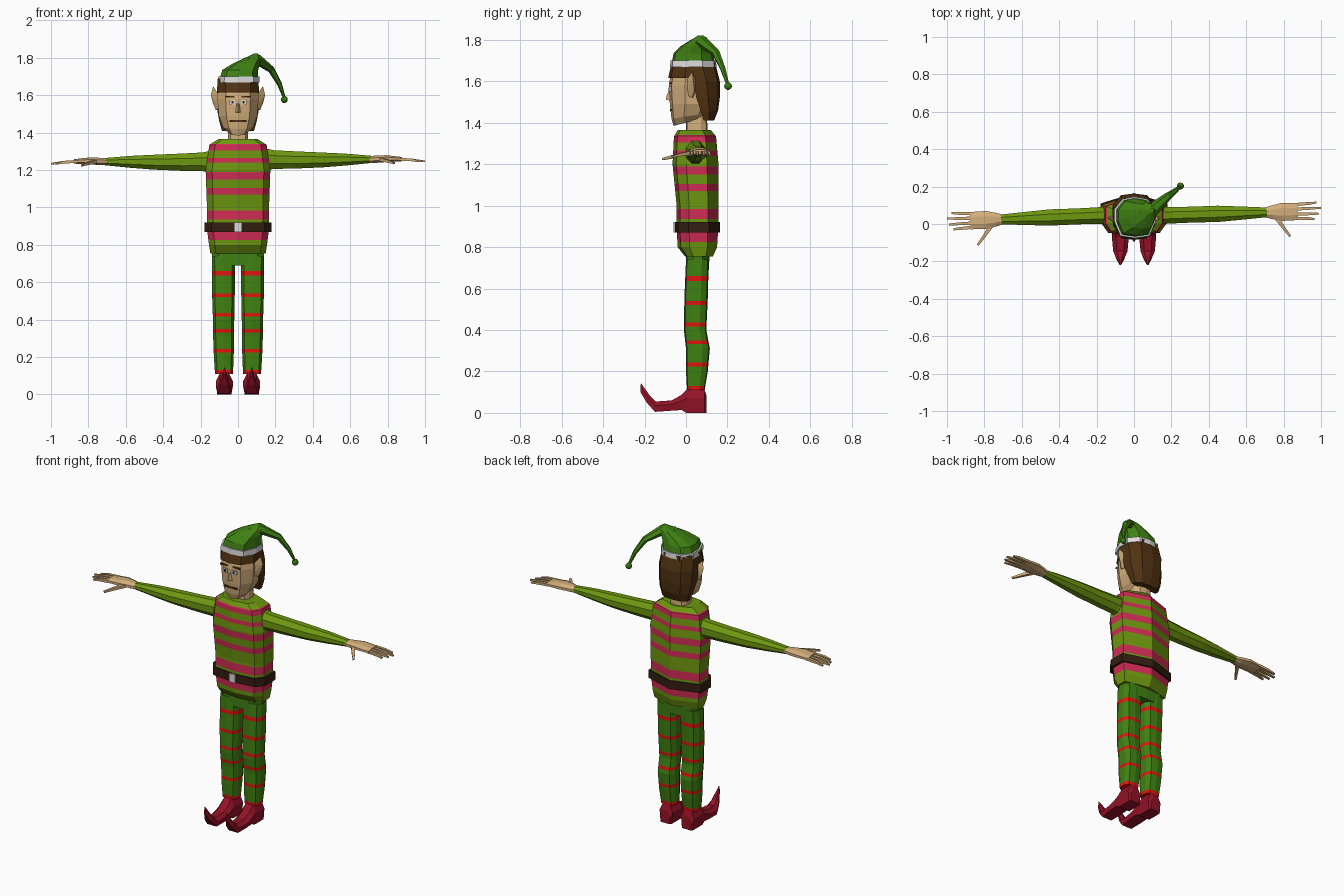
import bpy, bmesh, math
from mathutils import Vector

cube = bpy.data.objects.get("Cube")
if cube:
    bpy.data.objects.remove(cube, do_unlink=True)


def material(name, *rgb):
    m = bpy.data.materials.new(name)
    m.use_nodes = True
    m.diffuse_color = (*rgb, 1)
    bsdf = next(n for n in m.node_tree.nodes if n.type == 'BSDF_PRINCIPLED')
    bsdf.inputs["Base Color"].default_value = (*rgb, 1)
    bsdf.inputs["Roughness"].default_value = 0.8
    return m


LIME = material("lime_green", .155, .31, .005)
GREEN = material("leaf_green", .05, .22, .006)
PINK = material("pink", .64, .026, .09)
RED = material("bright_red", .74, .007, .005)
SHOE = material("dark_red", .30, .006, .021)
SKIN = material("skin", .66, .43, .2)
HAIR = material("brown_hair", .08, .032, .006)
BELT = material("dark_leather", .034, .013, .006)
WHITE = material("white_trim", .72, .72, .72)


def finish(name, bm, *mats):
    bmesh.ops.recalc_face_normals(bm, faces=bm.faces)
    me = bpy.data.meshes.new(name)
    bm.to_mesh(me)
    bm.free()
    for m in mats:
        me.materials.append(m)
    ob = bpy.data.objects.new(name, me)
    bpy.context.scene.collection.objects.link(ob)
    return ob


def skin_rings(rings):
    """Join a row of equal rings with quads and close both ends."""
    bm = bmesh.new()
    rows = [[bm.verts.new(p) for p in ring] for ring in rings]
    for a, b in zip(rows, rows[1:]):
        for i in range(len(a)):
            j = (i + 1) % len(a)
            bm.faces.new((a[i], a[j], b[j], b[i]))
    bm.faces.new(rows[0])
    bm.faces.new(rows[-1])
    return bm


def mirrored(half):
    return half + [(-u, v) for u, v in reversed(half) if u > 0]


def stack(sections, outline):
    """Sections are (z, half width, front y, back y, x centre, rise towards the back)."""
    rings = []
    for z, hw, yf, yb, *rest in sections:
        x, rise = (rest + [0, 0])[:2]
        rings.append([Vector((x + u * hw, yf + v * (yb - yf), z + v * rise)) for u, v in outline])
    return skin_rings(rings)


def cut_bands(bm, bands):
    """Cut at each band edge and give the bands the second material."""
    for z in sorted({z for band in bands for z in band}):
        geom = bm.verts[:] + bm.edges[:] + bm.faces[:]
        bmesh.ops.bisect_plane(bm, geom=geom, plane_co=(0, 0, z), plane_no=(0, 0, 1), dist=1e-5)
    for f in bm.faces:
        z = f.calc_center_median().z
        f.material_index = int(any(lo < z < hi for lo, hi in bands))


def tube(points, sides, turn=0.0):
    """Points are (centre, radius across, radius up); rings stand square to the path."""
    rings = []
    for i, (c, ra, rb) in enumerate(points):
        d = (points[min(i + 1, len(points) - 1)][0] - points[max(i - 1, 0)][0]).normalized()
        side = d.cross(Vector((0, 0, 1))).normalized()
        up = side.cross(d)
        angles = [2 * math.pi * k / sides + turn for k in range(sides)]
        rings.append([c + side * ra * math.cos(a) + up * rb * math.sin(a) for a in angles])
    return skin_rings(rings)


def hull(name, pts, mat):
    bm = bmesh.new()
    for p in pts:
        bm.verts.new(p)
    bmesh.ops.convex_hull(bm, input=bm.verts)
    return finish(name, bm, mat)


def plate(name, x, y, z, w, h, mat, depth=.009):
    pts = [(x + a * w / 2, y + b * depth / 2, z + c * h / 2)
           for a in (-1, 1) for b in (-1, 1) for c in (-1, 1)]
    return hull(name, pts, mat)


BODY = mirrored([(0, 0), (.8, .08), (1, .3), (1, .75), (0, 1)])
LIMB = mirrored([(0, 0), (.75, .05), (1, .3), (1, .7), (.7, .95), (0, 1)])
SKULL = mirrored([(0, 0), (.6, .06), (1, .35), (.95, .75), (.5, 1)])

# Striped tunic, belt and buckle
tunic = stack([(.755, .148, -.005, .13), (.8, .155, -.04, .15), (.88, .165, -.045, .155),
               (1.0, .166, -.045, .157), (1.2, .173, -.065, .157), (1.335, .153, -.058, .145),
               (1.365, .105, -.04, .12)], BODY)
cut_bands(tunic, [(.825, .985), (1.07, 1.105), (1.15, 1.19), (1.24, 1.265), (1.305, 1.34)][1:]
          + [(.825, .87), (.935, .985)])
finish("tunic", tunic, LIME, PINK)
finish("belt", stack([(.87, .178, -.055, .165), (.92, .178, -.055, .165)], BODY), BELT)
plate("buckle", 0, -.055, .895, .04, .05, WHITE)

# Hips, striped legs and curled shoes
finish("hips", stack([(.69, .135, 0, .11), (.78, .14, 0, .115)], LIMB), GREEN)
for s, side in ((1, "left"), (-1, "right")):
    leg = stack([(.11, .048, .005, .09, s * .075), (.2, .053, 0, .105, s * .076),
                 (.31, .056, 0, .115, s * .077), (.4, .057, -.01, .098, s * .077),
                 (.55, .061, -.008, .105, s * .078), (.74, .062, 0, .11, s * .078)], LIMB)
    cut_bands(leg, [(.105, .13), (.225, .243), (.332, .35), (.416, .435), (.52, .54), (.636, .66)])
    finish(side + "_leg", leg, GREEN, RED)

    rings = []
    for yl, zl, yh, zh, w in [(.1, 0, .1, .08, .035), (.09, 0, .088, .115, .045),
                              (.0, 0, .008, .118, .045), (-.02, .014, -.025, .085, .045),
                              (-.08, .01, -.07, .06, .045), (-.15, .005, -.145, .055, .038),
                              (-.19, .05, -.172, .08, .024), (-.22, .1, -.218, .145, .004)]:
        low, high, x = Vector((0, yl, zl)), Vector((0, yh, zh)), Vector((s * .073, 0, 0))
        mid = low.lerp(high, .6)
        out = Vector((w, 0, 0))
        rings.append([x + low - out * .85, x + low + out * .85, x + mid + out,
                      x + high + out * .5, x + high - out * .5, x + mid - out])
    finish(side + "_shoe", skin_rings(rings), SHOE)

    # Sleeves sweep a little backwards on one side and forwards on the other
    def at(x, y, z):
        return Vector((s * x, .046 + y + (.035 * s - .005) * (x - .17), z + .006 * s))

    sleeve = [(at(.14, 0, 1.25), .05, .065), (at(.19, 0, 1.25), .048, .054),
              (at(.3, 0, 1.248), .046, .05), (at(.45, 0, 1.248), .047, .043),
              (at(.58, 0, 1.25), .038, .034), (at(.71, 0, 1.251), .028, .021)]
    finish(side + "_sleeve", tube(sleeve, 8, math.pi / 8), LIME)

    # Hand with four fingers and a thumb
    palm = [(at(.69, 0, 1.25), .025, .018), (at(.74, 0, 1.252), .04, .021),
            (at(.79, 0, 1.255), .052, .02), (at(.875, 0, 1.252), .05, .013)]
    finish(side + "_palm", tube(palm, 8, math.pi / 8), SKIN)
    for n, (y, tip) in enumerate([(-.036, .965), (-.013, .988), (.013, .999), (.037, .975)]):
        finger = [(at(.86, y, 1.252), .012, .011), (at(.93, y * 1.1, 1.248), .011, .01),
                  (at(tip, y * 1.2, 1.24), .007, .006)]
        finish(f"{side}_finger_{n + 1}", tube(finger, 4, math.pi / 4), SKIN)
    thumb = [(at(.765, -.035, 1.25), .016, .013), (at(.8, -.085, 1.242), .012, .011),
             (at(.835, -.132, 1.231), .008, .007)]
    finish(side + "_thumb", tube(thumb, 4, math.pi / 4), SKIN)

    # Pointed ear
    hull(side + "_ear", [(s * x, y, z) for x, y, z in
         [(.095, .0, 1.535), (.095, .04, 1.53), (.1, .05, 1.6), (.1, .0, 1.6), (.118, .03, 1.52),
          (.145, .035, 1.6), (.133, .03, 1.648), (.135, .04, 1.56)]], SKIN)

    # Eye, pupil and eyebrow
    plate(side + "_eye", s * .031, -.078, 1.562, .03, .024, WHITE)
    plate(side + "_pupil", s * .029, -.082, 1.562, .012, .015, BELT, .004)
    plate(side + "_eyebrow", s * .043, -.075, 1.592, .048, .009, HAIR)

# Neck, head and face
finish("neck", stack([(1.34, .055, 0, .105), (1.46, .05, 0, .1)], LIMB), SKIN)
finish("head", stack([(1.385, .05, -.06, .09, 0, .04), (1.42, .08, -.07, .1, 0, .025),
                      (1.49, .103, -.078, .13), (1.58, .11, -.083, .14), (1.68, .104, -.066, .135)],
                     SKULL), SKIN)
hull("nose", [(-.018, -.07, 1.505), (.018, -.07, 1.505), (0, -.098, 1.512), (0, -.094, 1.528),
              (-.006, -.078, 1.572), (.006, -.078, 1.572)], SKIN)
plate("mouth", 0, -.073, 1.462, .092, .009, HAIR)

# Hair: fringe round the brow and the long back
finish("fringe", stack([(1.615, .113, -.086, .14), (1.69, .108, -.07, .14)], SKULL), HAIR)
finish("back_hair", stack([(1.41, .086, .085, .135), (1.46, .1, .07, .155), (1.52, .111, .05, .163),
                           (1.6, .114, .035, .163), (1.685, .106, .01, .142)],
                          mirrored([(0, 0), (1, 0), (1, .5), (.62, .92), (0, 1)])), HAIR)

# Hat with white brim, drooping tail and bobble
BRIM = mirrored([(0, 0), (.7, .05), (1, .4), (1, .7), (.6, .95), (0, 1)])
finish("hat_brim", stack([(1.668, .112, -.077, .147, .004), (1.7, .11, -.075, .145, .005)], BRIM), WHITE)
finish("hat_crown", stack([(1.695, .102, -.068, .138, .006), (1.735, .096, -.06, .132, .012),
                           (1.77, .072, -.025, .12, .045), (1.8, .042, .025, .11, .08),
                           (1.822, .012, .06, .085, .095)], BRIM), GREEN)
tail = [(Vector((.05, .045, 1.77)), .05, .035), (Vector((.105, .08, 1.79)), .035, .028),
        (Vector((.178, .145, 1.737)), .022, .018), (Vector((.222, .178, 1.66)), .014, .013),
        (Vector((.246, .2, 1.59)), .008, .008)]
finish("hat_tail", tube(tail, 6), GREEN)
bobble = bmesh.new()
bmesh.ops.create_icosphere(bobble, subdivisions=2, radius=.019)
bmesh.ops.translate(bobble, verts=bobble.verts, vec=(.248, .203, 1.577))
finish("hat_bobble", bobble, GREEN)
